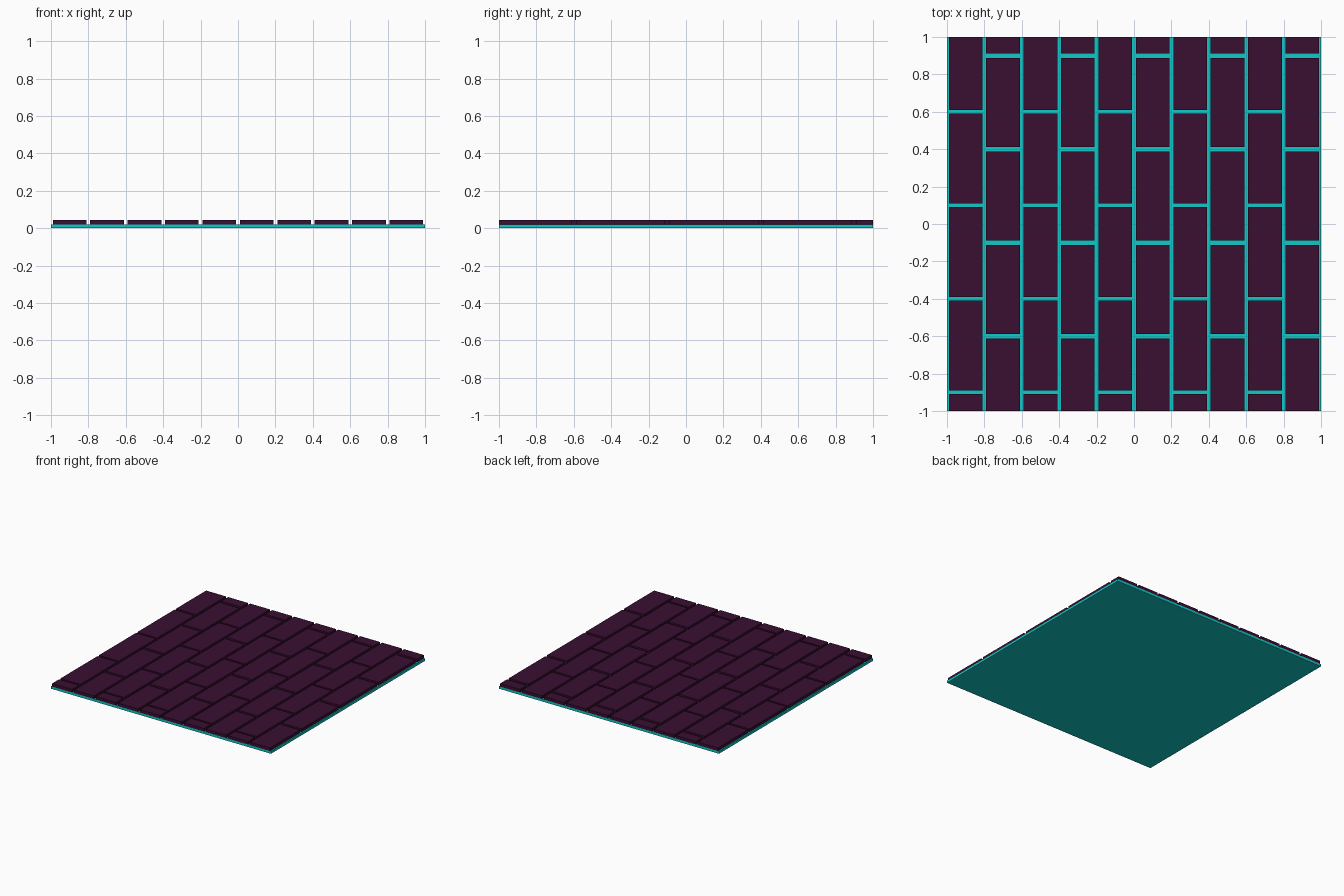
import bpy, bmesh

if "Cube" in bpy.data.objects:
    bpy.data.objects.remove(bpy.data.objects["Cube"])

def material(name, rgb):
    m = bpy.data.materials.new(name)
    m.diffuse_color = (*rgb, 1)
    m.use_nodes = True
    m.node_tree.nodes["Principled BSDF"].inputs["Base Color"].default_value = m.diffuse_color
    return m

TEAL = material("teal_grout", (0.006, 0.57, 0.57))
PLUM = material("dark_plum", (0.042, 0.0045, 0.031))

def add_box(bm, x0, x1, y0, y1, z0, z1):
    verts = bmesh.ops.create_cube(bm, size=1)["verts"]
    for v in verts:
        v.co = (x1 if v.co.x > 0 else x0,
                y1 if v.co.y > 0 else y0,
                z1 if v.co.z > 0 else z0)

def finish(bm, name, mat):
    me = bpy.data.meshes.new(name)
    bm.to_mesh(me)
    bm.free()
    me.materials.append(mat)
    ob = bpy.data.objects.new(name, me)
    bpy.context.collection.objects.link(ob)

# grout slab under the tiles
bm = bmesh.new()
add_box(bm, -1, 1, -1, 1, 0, 0.02)
finish(bm, "grout_slab", TEAL)

# columns of staggered tiles, cut off at the slab edges
PITCH, LENGTH, TOP = 0.2, 0.5, 0.045
for col in range(10):
    bm = bmesh.new()
    x = -1 + col * PITCH
    odd = col % 2
    first_joint = -1.1 if odd else -0.9 - LENGTH
    gap = 0.012 if odd else 0.009      # half of the joint width
    for row in range(5):
        y0 = first_joint + row * LENGTH
        lo, hi = max(-1, y0 + gap), min(1, y0 + LENGTH - gap)
        if hi - lo > 0.01:
            add_box(bm, x + 0.01, x + PITCH - 0.01, lo, hi, 0.02, TOP)
    finish(bm, f"tile_column_{col + 1}", PLUM)
